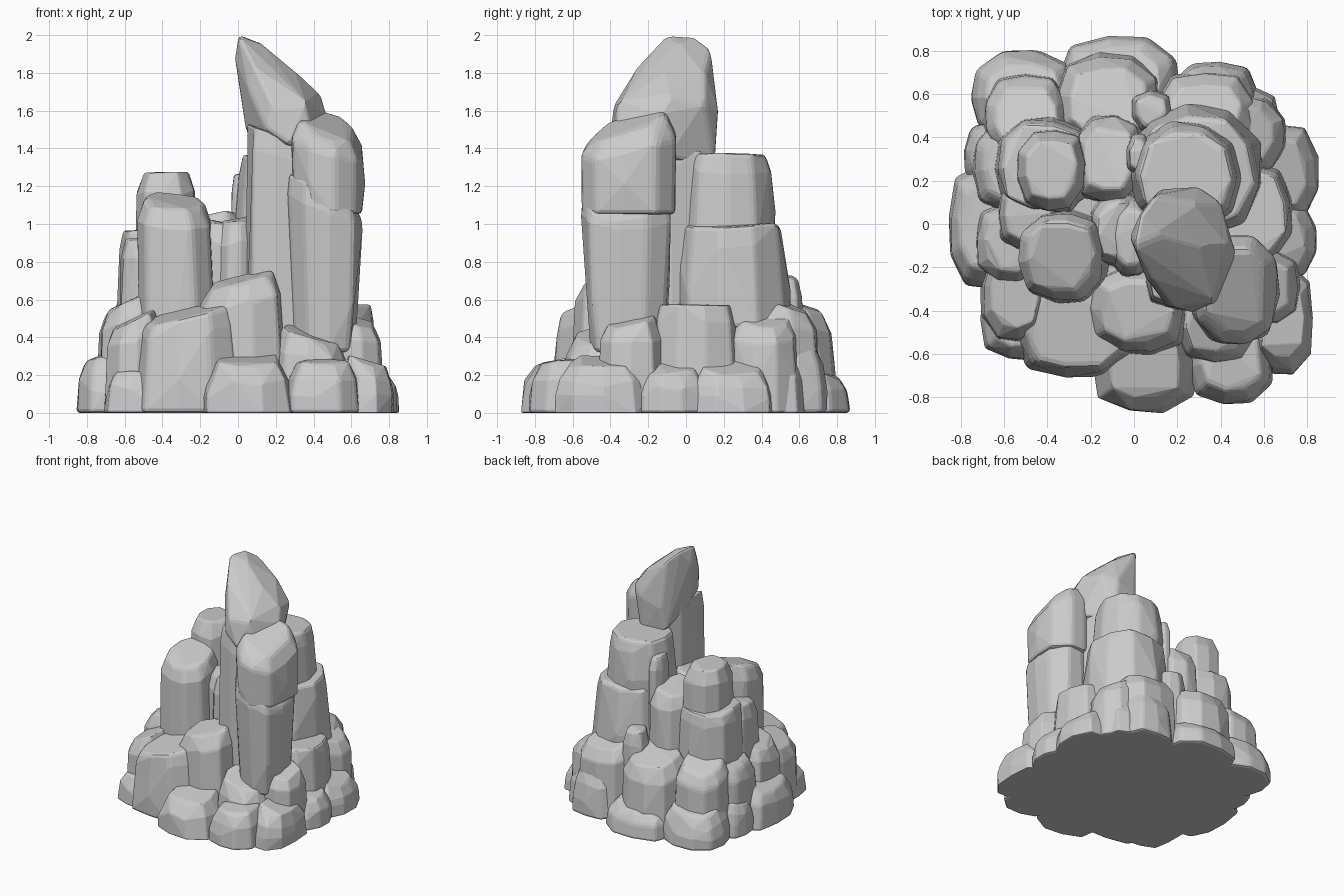
import bpy, bmesh, math, random

cube = bpy.data.objects.get("Cube")
if cube:
    bpy.data.objects.remove(cube, do_unlink=True)

random.seed(7)
stone = bpy.data.materials.new("grey stone")
stone.use_nodes = True
grey = (0.6, 0.6, 0.6, 1)
stone.diffuse_color = grey
stone.node_tree.nodes["Principled BSDF"].inputs["Base Color"].default_value = grey


def hull(name, points, bevel=0.025):
    """Faceted boulder wrapped around a cloud of points, with worn edges."""
    mesh = bpy.data.meshes.new(name)
    bm = bmesh.new()
    for p in points:
        bm.verts.new(p)
    result = bmesh.ops.convex_hull(bm, input=bm.verts)
    loose = {g for g in result["geom_interior"] + result["geom_unused"]
             if isinstance(g, bmesh.types.BMVert)}
    bmesh.ops.delete(bm, geom=list(loose), context="VERTS")
    bmesh.ops.dissolve_limit(bm, angle_limit=math.radians(6),
                             verts=bm.verts, edges=bm.edges)
    bmesh.ops.recalc_face_normals(bm, faces=bm.faces)
    bm.to_mesh(mesh)
    bm.free()
    mesh.materials.append(stone)
    obj = bpy.data.objects.new(name, mesh)
    bpy.context.collection.objects.link(obj)
    worn = obj.modifiers.new("worn edges", "BEVEL")
    worn.width = bevel
    worn.segments = 2
    worn.limit_method = "ANGLE"
    worn.angle_limit = math.radians(22)


def rock(name, x, y, z, tilt=(0, 0), foot=1.04, crown=0.72, sides=10, square=0.18, lean=0):
    """Blocky rock filling the given extents; tilt slopes the top, lean shifts it in x."""
    cx, cy = sum(x) / 2, sum(y) / 2
    rx, ry = (x[1] - x[0]) / 2, (y[1] - y[0]) / 2
    height = z[1] - z[0]
    shoulder = 1 - min(0.36, 0.1 / height)
    rings = [(0, foot), (0.35, (1 + foot) / 2), (shoulder, 0.95), (1, crown)]
    points = []
    turn = random.random()
    for level, size in rings:
        for i in range(sides):
            a = math.tau * (i + turn) / sides
            c, s = math.cos(a), math.sin(a)
            # squarish outline with a little irregularity
            r = size * random.uniform(0.97, 1.05) / (c ** 4 + s ** 4) ** square
            px, py = c * r * rx, s * r * ry
            slope = (tilt[0] * px + tilt[1] * py) * level ** 2
            drop = random.uniform(-0.02, 0.01) if level else 0
            points.append((cx + px + lean * level, cy + py,
                           max(z[0], z[0] + height * level + slope + drop)))
    hull(name, points)


# Tall leaning spike at the summit
hull("summit_spike", [
    (0.0, -0.1, 2.0), (0.03, 0.05, 1.99), (0.09, 0.13, 1.93), (0.12, -0.05, 1.96),
    (-0.02, -0.06, 1.88), (0.08, -0.25, 1.84), (0.28, 0.1, 1.81), (0.3, -0.1, 1.81),
    (0.44, -0.08, 1.68), (0.4, 0.1, 1.64), (0.18, -0.38, 1.63), (0.36, -0.36, 1.64),
    (0.06, -0.26, 1.7), (0.47, -0.14, 1.58), (0.3, 0.17, 1.6), (0.12, 0.16, 1.55),
    (0.04, -0.1, 1.5), (0.27, -0.41, 1.42), (0.15, -0.38, 1.5), (0.4, -0.36, 1.46),
    (0.44, -0.1, 1.35), (0.3, 0.15, 1.3), (0.1, 0.13, 1.35)], 0.02)

# Main tower
rock("main_column", (0.03, 0.42), (-0.4, 0.14), (0, 1.46), tilt=(-0.4, 0), crown=0.9)
rock("front_column", (0.25, 0.67), (-0.56, -0.06), (0.32, 1.17), tilt=(-0.6, 0), foot=0.78, crown=0.93)
rock("front_column_cap", (0.27, 0.67), (-0.56, -0.04), (1.05, 1.53), tilt=(-0.35, 0.35), foot=0.94)
rock("back_tower_upper", (-0.01, 0.49), (-0.03, 0.47), (0.9, 1.37), foot=1.03, crown=0.85, square=0.04)
rock("back_tower_middle", (-0.02, 0.59), (-0.06, 0.54), (0.45, 1.0), crown=0.88, square=0.03)
rock("tower_inner_slab", (-0.12, 0.1), (-0.25, 0.12), (0, 1.02), tilt=(0.2, 0.1))
rock("tower_inner_ledge", (-0.04, 0.08), (0.22, 0.42), (0.6, 1.26), sides=7)
rock("tower_chock_stone", (-0.02, 0.18), (0.42, 0.62), (0.2, 0.72), sides=7)

# Twin columns
rock("left_front_column", (-0.51, -0.11), (-0.36, 0.06), (0.2, 1.12), tilt=(-0.1, 0.28), crown=0.78, lean=-0.03)
rock("left_back_column", (-0.54, -0.22), (0.06, 0.44), (0.5, 1.27))
rock("left_back_shoulder", (-0.64, -0.2), (0.05, 0.49), (0.3, 0.96), crown=0.85)
rock("left_side_shoulder", (-0.63, -0.35), (-0.12, 0.2), (0.2, 0.92))
rock("middle_saddle", (-0.28, 0.05), (0.1, 0.5), (0.2, 1.04), tilt=(0.1, -0.2))
rock("saddle_front", (-0.2, 0.06), (-0.2, 0.15), (0.2, 1.0), tilt=(-0.3, 0))

# Middle tier of boulders
rock("front_left_boulder", (-0.53, 0.0), (-0.7, -0.25), (0, 0.53), tilt=(0.25, 0.15), crown=0.86)
rock("front_boulder", (-0.21, 0.24), (-0.6, -0.2), (0.1, 0.71), tilt=(0.25, 0.2))
rock("front_wedge", (0.18, 0.58), (-0.64, -0.25), (0, 0.42), tilt=(-0.3, 0.2))
rock("left_corner_boulder", (-0.7, -0.4), (-0.54, -0.1), (0, 0.5), tilt=(0.5, 0.1))
rock("left_boulder", (-0.73, -0.4), (-0.27, 0.1), (0, 0.6), tilt=(0.5, 0))
rock("left_back_boulder", (-0.74, -0.42), (0.05, 0.47), (0, 0.57), tilt=(0.4, 0))
rock("back_left_boulder", (-0.69, -0.3), (0.3, 0.69), (0, 0.6), tilt=(0.1, -0.3))
rock("back_boulder", (-0.36, 0.12), (0.35, 0.78), (0, 0.58), tilt=(0, -0.3))
rock("back_right_boulder", (0.1, 0.56), (0.3, 0.7), (0, 0.58), tilt=(-0.1, -0.3))
rock("right_boulder", (0.3, 0.73), (-0.18, 0.28), (0, 0.57), foot=1.03, crown=0.85)
rock("right_back_boulder", (0.3, 0.7), (0.22, 0.6), (0, 0.52), tilt=(-0.4, 0), square=0.08)
rock("right_front_boulder", (0.45, 0.76), (-0.46, -0.12), (0, 0.5), tilt=(-0.3, 0.1))

# Ring of low boulders around the foot
rock("foot_front", (-0.18, 0.28), (-0.86, -0.45), (0, 0.28), tilt=(0, 0.2))
rock("foot_front_right", (0.26, 0.64), (-0.82, -0.45), (0, 0.28), tilt=(0, 0.1))
rock("foot_right_front", (0.54, 0.82), (-0.68, -0.2), (0, 0.27), tilt=(-0.3, 0))
rock("foot_right", (0.5, 0.84), (-0.25, 0.1), (0, 0.26), tilt=(-0.4, 0))
rock("foot_right_back", (0.48, 0.84), (0.02, 0.45), (0, 0.26), tilt=(-0.4, 0), square=0.22)
rock("foot_right_corner", (0.4, 0.66), (0.35, 0.62), (0, 0.3), tilt=(-0.3, -0.3))
rock("foot_back_right", (0.18, 0.56), (0.4, 0.74), (0, 0.4), tilt=(0, -0.5))
rock("foot_back", (-0.34, 0.2), (0.45, 0.86), (0, 0.24), tilt=(0, -0.3))
rock("foot_back_left", (-0.74, -0.28), (0.4, 0.79), (0, 0.3), tilt=(0.1, -0.3))
rock("foot_left_back", (-0.78, -0.5), (0.16, 0.47), (0, 0.3), tilt=(0.3, 0))
rock("foot_left", (-0.85, -0.55), (-0.28, 0.25), (0, 0.31), tilt=(0.3, 0))
rock("foot_left_front", (-0.7, -0.36), (-0.62, -0.25), (0, 0.22))

# Core that closes the gaps between boulders
rock("inner_core", (-0.55, 0.55), (-0.55, 0.6), (0, 0.4), square=0.08)
